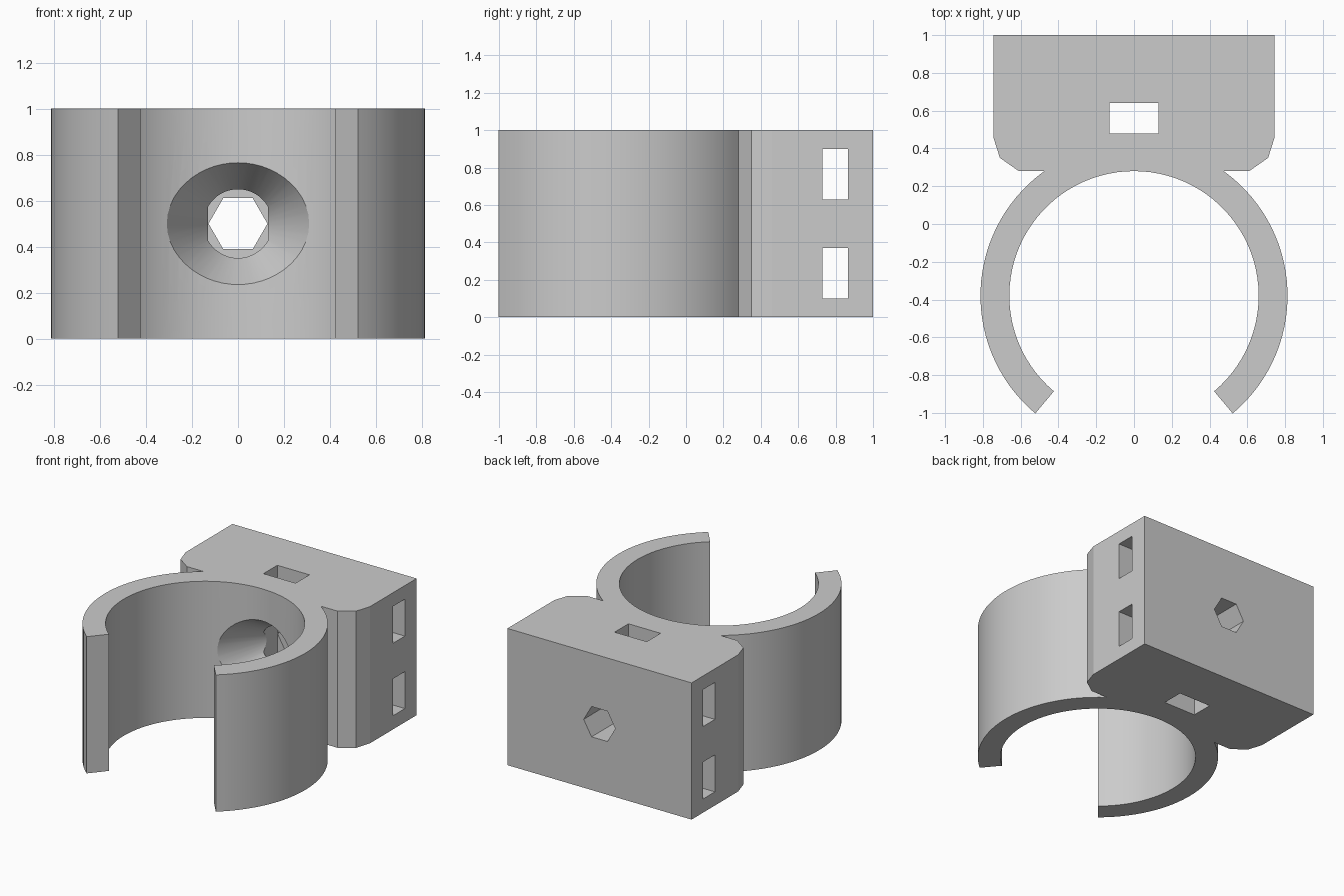
import bpy
import bmesh
from math import sin, cos, asin, radians, pi
from mathutils import Matrix

cube = bpy.data.objects.get("Cube")
if cube:
    bpy.data.objects.remove(cube, do_unlink=True)

HEIGHT = 1.0
RING_Y = -0.38
INNER, OUTER = 0.66, 0.813
GAP = radians(-50)

grey = bpy.data.materials.new("plain grey")
grey.use_nodes = True
colour = (0.6, 0.6, 0.6, 1)
grey.diffuse_color = colour
grey.node_tree.nodes["Principled BSDF"].inputs["Base Color"].default_value = colour


def make_object(name, bm):
    bmesh.ops.recalc_face_normals(bm, faces=bm.faces)
    mesh = bpy.data.meshes.new(name)
    bm.to_mesh(mesh)
    bm.free()
    mesh.materials.append(grey)
    obj = bpy.data.objects.new(name, mesh)
    bpy.context.collection.objects.link(obj)
    return obj


def arc(radius, start, end, steps):
    angles = [start + (end - start) * i / steps for i in range(steps + 1)]
    return [(radius * cos(a), RING_Y + radius * sin(a)) for a in angles]


def box_cutter(name, low, high):
    bm = bmesh.new()
    bmesh.ops.create_cube(bm, size=1)
    for v in bm.verts:
        v.co = [low[i] if v.co[i] < 0 else high[i] for i in range(3)]
    return make_object(name, bm)


def round_cutter(name, sides, r_front, r_back, y_front, y_back):
    # Tapered prism lying along y at mid height
    bm = bmesh.new()
    place = Matrix.Translation((0, (y_front + y_back) / 2, HEIGHT / 2))
    bmesh.ops.create_cone(bm, cap_ends=True, segments=sides,
                          radius1=r_front, radius2=r_back,
                          depth=y_back - y_front,
                          matrix=place @ Matrix.Rotation(-pi / 2, 4, 'X'))
    # Put a corner of the prism on the x axis
    if sides == 6:
        bmesh.ops.rotate(bm, verts=bm.verts, cent=(0, 0, HEIGHT / 2),
                         matrix=Matrix.Rotation(pi / 6, 3, 'Y'))
    return make_object(name, bm)


# Clip body: open ring joined to a mounting block, as one mirrored outline
back_y = RING_Y + INNER
half = arc(OUTER, GAP, asin(INNER / OUTER), 30)
half += [(0.61, back_y), (0.71, 0.35), (0.745, 0.46), (0.745, 1.0)]
outline = half + [(-x, y) for x, y in reversed(half)]
outline += arc(INNER, pi - GAP, GAP, 72)

bm = bmesh.new()
base = bm.faces.new([bm.verts.new((x, y, 0)) for x, y in outline])
top = bmesh.ops.extrude_face_region(bm, geom=[base], use_keep_orig=True)["geom"]
bmesh.ops.translate(bm, vec=(0, 0, HEIGHT),
                    verts=[g for g in top if isinstance(g, bmesh.types.BMVert)])
clip = make_object("pipe_clip", bm)

# Openings: nut slot, two strap slots, bolt hole and countersink
slope = 0.577
cutters = [
    box_cutter("nut_slot", (-0.13, 0.48, -0.1), (0.13, 0.64, 1.1)),
    box_cutter("lower_strap_slot", (-1, 0.73, 0.10), (1, 0.865, 0.37)),
    box_cutter("upper_strap_slot", (-1, 0.73, 0.63), (1, 0.865, 0.90)),
    round_cutter("countersink", 48, 0.265 + slope * 0.18, 0.265 - slope * 0.32,
                 back_y - 0.18, back_y + 0.32),
    round_cutter("bolt_hole", 6, 0.128, 0.128, 0.56, 1.1),
]
# The prism must have its corners pointing sideways
hexagon = cutters[-1]
if max(v.co.x for v in hexagon.data.vertices) < 0.127:
    hexagon.data.transform(Matrix.Translation((0, 0, HEIGHT / 2))
                           @ Matrix.Rotation(pi / 6, 4, 'Y')
                           @ Matrix.Translation((0, 0, -HEIGHT / 2)))

bpy.ops.object.select_all(action='DESELECT')
clip.select_set(True)
bpy.context.view_layer.objects.active = clip
for cutter in cutters:
    cutter.hide_render = True
    mod = clip.modifiers.new(cutter.name, 'BOOLEAN')
    mod.operation = 'DIFFERENCE'
    mod.solver = 'EXACT'
    mod.object = cutter
    bpy.ops.object.modifier_apply(modifier=mod.name)
for cutter in cutters:
    bpy.data.objects.remove(cutter, do_unlink=True)

bpy.ops.object.shade_smooth_by_angle(angle=radians(15))
